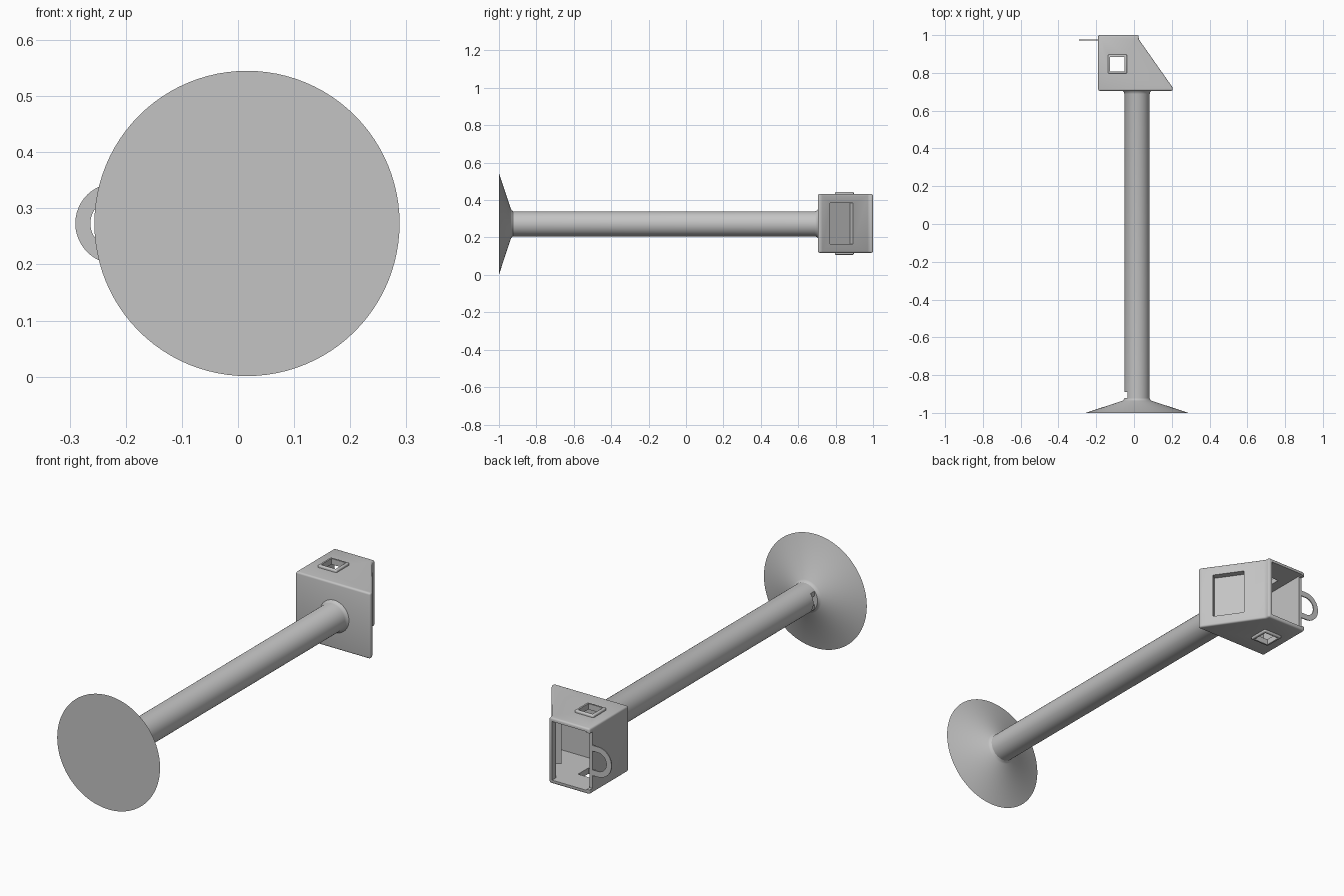
import bpy, bmesh, math
from mathutils import Matrix, Vector

old = bpy.data.objects.get("Cube")
if old:
    bpy.data.objects.remove(old, do_unlink=True)

CX, CZ = 0.016, 0.273          # axis of the stem

grey = bpy.data.materials.new("plain_grey")
grey.use_nodes = True
grey.diffuse_color = (0.55, 0.55, 0.55, 1)
grey.node_tree.nodes["Principled BSDF"].inputs["Base Color"].default_value = (0.55, 0.55, 0.55, 1)


def finish(name, bm):
    bmesh.ops.remove_doubles(bm, verts=bm.verts, dist=1e-5)
    bmesh.ops.recalc_face_normals(bm, faces=bm.faces)
    mesh = bpy.data.meshes.new(name)
    bm.to_mesh(mesh)
    bm.free()
    mesh.materials.append(grey)
    obj = bpy.data.objects.new(name, mesh)
    bpy.context.collection.objects.link(obj)
    return obj


def activate(obj):
    bpy.ops.object.select_all(action='DESELECT')
    obj.select_set(True)
    bpy.context.view_layer.objects.active = obj


def apply(obj, mod):
    activate(obj)
    bpy.ops.object.modifier_apply(modifier=mod.name)


def bevel(obj, width):
    mod = obj.modifiers.new("rounding", 'BEVEL')
    mod.width, mod.segments = width, 3
    apply(obj, mod)


def combine(obj, tool, operation):
    mod = obj.modifiers.new("cut", 'BOOLEAN')
    mod.operation, mod.object, mod.solver = operation, tool, 'EXACT'
    apply(obj, mod)
    bpy.data.objects.remove(tool, do_unlink=True)


def box(name, lo, hi, matrix=Matrix()):
    lo, hi = Vector(lo), Vector(hi)
    bm = bmesh.new()
    bmesh.ops.create_cube(bm, size=1)
    for v in bm.verts:
        v.co = matrix @ Vector([l + (c + 0.5) * (h - l) for l, h, c in zip(lo, hi, v.co)])
    return finish(name, bm)


def prism(name, outline, z0, z1):
    bm = bmesh.new()
    face = bm.faces.new([bm.verts.new((x, y, z0)) for x, y in outline])
    ext = bmesh.ops.extrude_face_region(bm, geom=[face], use_keep_orig=True)
    for item in ext["geom"]:
        if isinstance(item, bmesh.types.BMVert):
            item.co.z = z1
    return finish(name, bm)


def lathe(name, profile, closed=False):
    """Turn (radius, y) points about the stem axis."""
    bm = bmesh.new()
    verts = [bm.verts.new((CX + r, y, CZ)) for r, y in profile]
    pairs = list(zip(verts, verts[1:])) + ([(verts[-1], verts[0])] if closed else [])
    edges = [bm.edges.new(p) for p in pairs]
    bmesh.ops.spin(bm, geom=verts + edges, cent=(CX, 0, CZ), axis=(0, 1, 0),
                   angle=math.tau, steps=96)
    return finish(name, bm)


# Conical foot
foot = lathe("foot", [(0, -1), (0.272, -1), (0.078, -0.936), (0.071, -0.931),
                      (0.066, -0.922), (0, -0.922)])

# Hollow stem with a flared collar and a cable slot next to the foot
stem = lathe("stem", [(0.067, -0.94), (0.067, 0.688), (0.07, 0.698), (0.078, 0.706),
                      (0.078, 0.712), (0.055, 0.712), (0.055, -0.94)], closed=True)
combine(stem, box("slot_cutter", (-0.1, -0.93, 0.2), (-0.035, -0.89, 0.35)), 'DIFFERENCE')

# Head: wedge housing, open at the back
head = prism("head", [(-0.19, 0.705), (0.205, 0.705), (0.205, 0.722), (0.025, 0.978),
                      (0.025, 1), (-0.19, 1)], 0.118, 0.432)
bevel(head, 0.01)
cavity = prism("cavity_cutter", [(-0.174, 0.722), (0.181, 0.722), (0.008, 0.972),
                                 (0.008, 1.05), (-0.174, 1.05)], 0.135, 0.415)
combine(head, cavity, 'DIFFERENCE')
combine(head, box("lip_cutter", (-0.25, 0.977, 0.14), (-0.165, 1.05, 0.41)), 'DIFFERENCE')

# Blind rectangular pocket in the slanted wall
slant = Matrix.Translation((0.128, 0.832, 0.275)) @ Matrix.Rotation(math.radians(35), 4, 'Z')
combine(head, box("pocket_tray", (-0.042, -0.085, -0.12), (-0.008, 0.085, 0.12), slant), 'UNION')
combine(head, box("pocket_cutter", (-0.031, -0.075, -0.11), (0.05, 0.075, 0.11), slant), 'DIFFERENCE')

# Raised square ports above and below
for z0, z1 in ((0.42, 0.443), (0.107, 0.13)):
    rim = box("port_rim", (-0.138, 0.796, z0), (-0.037, 0.897, z1))
    bevel(rim, 0.006)
    combine(head, rim, 'UNION')
combine(head, box("port_cutter", (-0.126, 0.808, 0), (-0.049, 0.885, 0.6)), 'DIFFERENCE')

# Thin hanging loop on the side
bm = bmesh.new()
rows = []
for r in (0.072, 0.045):
    pts = [(-0.18, r)]
    for i in range(25):
        a = math.pi / 2 + math.pi * i / 24
        pts.append((-0.218 + r * math.cos(a), r * math.sin(a)))
    pts.append((-0.18, -r))
    rows.append([bm.verts.new((x, 0.972, CZ + z)) for x, z in pts])
outer, inner = rows
for i in range(len(outer) - 1):
    bm.faces.new((outer[i], outer[i + 1], inner[i + 1], inner[i]))
ext = bmesh.ops.extrude_face_region(bm, geom=bm.faces[:], use_keep_orig=True)
for item in ext["geom"]:
    if isinstance(item, bmesh.types.BMVert):
        item.co.y = 0.977
loop = finish("hanging_loop", bm)

for obj in (foot, stem, head, loop):
    activate(obj)
    bpy.ops.object.shade_smooth_by_angle(angle=math.radians(30))
